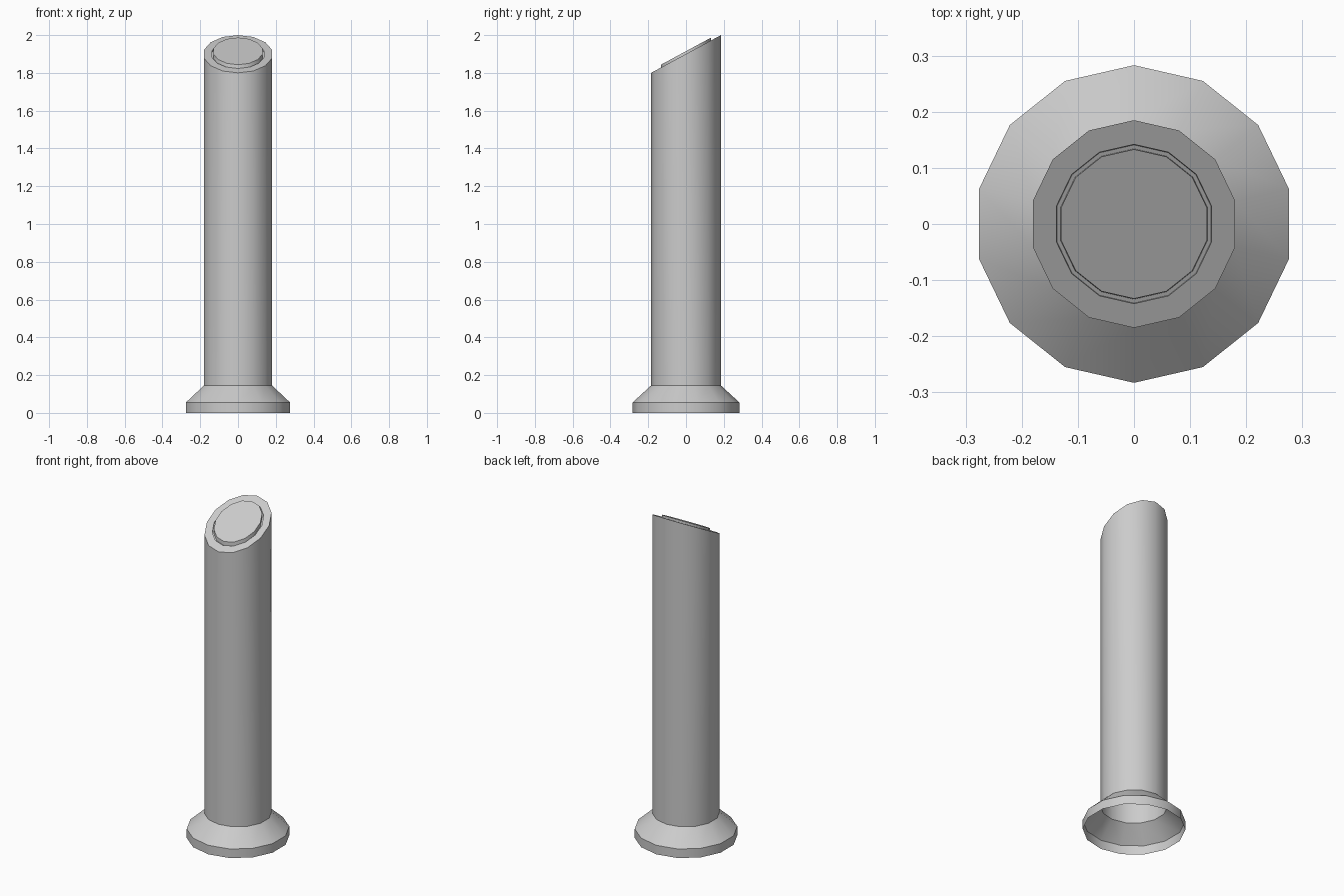
import bpy, bmesh, math

if "Cube" in bpy.data.objects:
    bpy.data.objects.remove(bpy.data.objects["Cube"])

SIDES = 14
SLOPE = 0.2 / 0.37


def ring(bm, radius, z, slope=0.0):
    """Ring of vertices; slope tilts it so the back (+y) is higher."""
    verts = []
    for i in range(SIDES):
        a = math.pi / 2 + 2 * math.pi * i / SIDES
        x, y = radius * math.cos(a), radius * math.sin(a)
        verts.append(bm.verts.new((x, y, z + slope * y)))
    return verts


def lathe(name, profile, cap=False):
    """Skin a list of (radius, height, slope) rings into one shell."""
    bm = bmesh.new()
    rings = [ring(bm, *p) for p in profile]
    for lo, hi in zip(rings, rings[1:]):
        for i in range(SIDES):
            j = (i + 1) % SIDES
            bm.faces.new((lo[i], lo[j], hi[j], hi[i]))
    if cap:
        bm.faces.new(rings[-1])
    mesh = bpy.data.meshes.new(name)
    bm.to_mesh(mesh)
    bm.free()
    obj = bpy.data.objects.new(name, mesh)
    bpy.context.collection.objects.link(obj)
    bpy.context.view_layer.objects.active = obj
    bpy.ops.object.select_all(action='DESELECT')
    obj.select_set(True)
    bpy.ops.object.shade_smooth_by_angle(angle=math.radians(30))
    return obj


# Hollow post: flared foot, straight shaft, slanted rim, groove and raised lens
lathe("bollard_post", [
    (0.283, 0.0, 0),
    (0.283, 0.055, 0),
    (0.185, 0.145, 0),
    (0.185, 1.9, SLOPE),
    (0.142, 1.9, SLOPE),
    (0.141, 1.892, SLOPE),
    (0.134, 1.892, SLOPE),
    (0.133, 1.915, SLOPE),
], cap=True)
